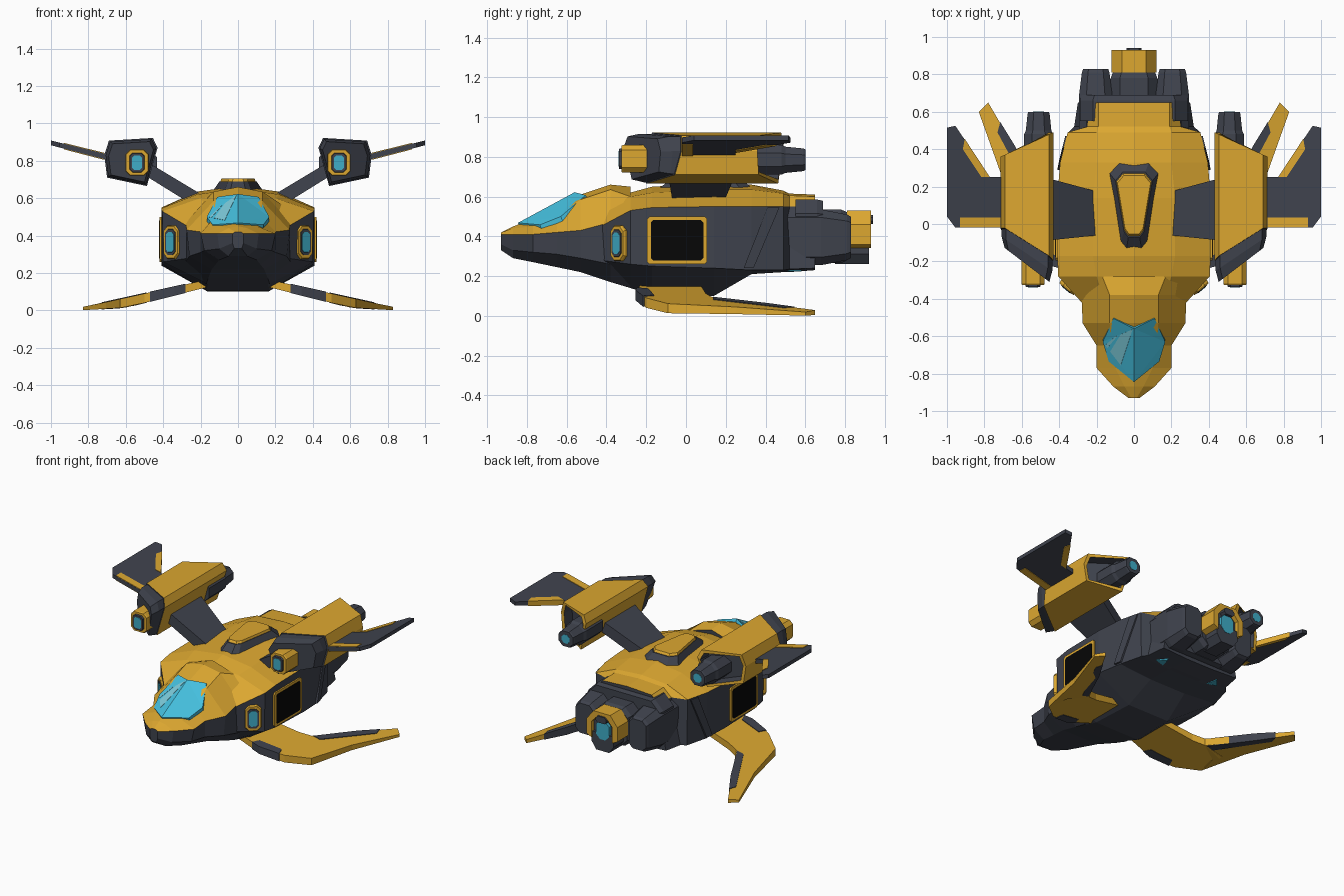
import bpy, bmesh, math
from mathutils import Vector, Matrix

if "Cube" in bpy.data.objects:
    bpy.data.objects.remove(bpy.data.objects["Cube"])


def material(name, rgb):
    m = bpy.data.materials.new(name)
    m.diffuse_color = (*rgb, 1)
    m.use_nodes = True
    m.node_tree.nodes["Principled BSDF"].inputs["Base Color"].default_value = m.diffuse_color
    return m


YELLOW = material("yellow_paint", (0.72, 0.39, 0.03))
DARK = material("dark_metal", (0.05, 0.056, 0.075))
GLASS = material("cyan_glass", (0.06, 0.53, 0.74))
SHINE = material("glass_shine", (0.21, 0.61, 0.72))
GLOW = material("engine_glow", (0.05, 0.42, 0.58))
BLACK = material("door_black", (0.002, 0.002, 0.002))


def finish(name, bm, mats, mirror):
    bmesh.ops.recalc_face_normals(bm, faces=bm.faces)
    me = bpy.data.meshes.new(name)
    bm.to_mesh(me)
    bm.free()
    for m in mats:
        me.materials.append(m)
    ob = bpy.data.objects.new(name, me)
    bpy.context.collection.objects.link(ob)
    if mirror:
        ob.modifiers.new("mirror", 'MIRROR').use_mirror_merge = False
    return ob


def rings_solid(name, mats, rings, mirror=False, rule=None):
    """Skin closed rings of points; rule(band, side) picks the material slot."""
    bm = bmesh.new()
    vs = [[bm.verts.new(p) for p in r] for r in rings]
    n = len(vs[0])
    for b in range(len(vs) - 1):
        for i in range(n):
            j = (i + 1) % n
            f = bm.faces.new((vs[b][i], vs[b][j], vs[b + 1][j], vs[b + 1][i]))
            f.material_index = rule(b, i) if rule else 0
    for r in (vs[0], vs[-1]):
        bm.faces.new(r).material_index = len(mats) - 1
    return finish(name, bm, mats, mirror)


def prism(name, mat, sec, stations, mirror=False, turn=None):
    """Section (x, z) swept along y, scaled about its centre at each station."""
    cx = (min(p[0] for p in sec) + max(p[0] for p in sec)) / 2
    cz = (min(p[1] for p in sec) + max(p[1] for p in sec)) / 2
    rings = [[Vector((cx + (x - cx) * s, y, cz + (z - cz) * s)) for x, z in sec]
             for y, s in stations]
    if turn:
        pivot = Vector((cx, turn[1], cz))
        rot = Matrix.Rotation(turn[0], 3, 'Z')
        rings = [[rot @ (p - pivot) + pivot for p in r] for r in rings]
    return rings_solid(name, [mat], rings, mirror)


def plate(name, mat, poly, top, bottom):
    """Mirrored plan-view plate with heights given as functions of x."""
    return rings_solid(name, [mat], [[(x, y, bottom(x)) for x, y in poly],
                                     [(x, y, top(x)) for x, y in poly]], True)


def cham(cx, cz, w, h, c):
    w, h = w / 2, h / 2
    return [(cx + x, cz + z) for x, z in
            ((-w, h - c), (-w + c, h), (w - c, h), (w, h - c),
             (w, c - h), (w - c, -h), (c - w, -h), (-w, c - h))]


def hull(name, stations):
    rings = []
    for y, zt, *p in stations:
        half = [(p[i], p[i + 1]) for i in range(0, 8, 2)]
        rings.append([(0, y, zt)] + [(x, y, z) for x, z in half]
                     + [(-x, y, z) for x, z in reversed(half)])
    return rings_solid(name, [YELLOW, DARK], rings,
                       rule=lambda b, i: 0 if i in (0, 1, 7, 8) else 1)


# Cockpit: y, roof z, then shoulder, seam, chine and keel as x, z
hull("cockpit", [
    (-.93, .42, .015, .42, .03, .41, .03, .36, .02, .33),
    (-.87, .45, .05, .44, .11, .41, .10, .33, .05, .29),
    (-.77, .485, .10, .45, .20, .41, .18, .32, .10, .27),
    (-.65, .55, .12, .505, .20, .42, .20, .31, .12, .245),
    (-.53, .61, .13, .585, .275, .43, .26, .29, .14, .22),
    (-.38, .66, .13, .635, .28, .47, .28, .26, .16, .17),
    (-.28, .65, .17, .60, .29, .53, .29, .25, .17, .14)])
# Main fuselage
hull("fuselage", [
    (-.43, .56, .15, .53, .27, .45, .26, .28, .13, .20),
    (-.28, .62, .20, .60, .405, .53, .40, .26, .16, .14),
    (-.17, .65, .22, .62, .41, .545, .41, .25, .17, .105),
    (.14, .665, .22, .635, .41, .55, .41, .24, .16, .10),
    (.33, .66, .20, .635, .395, .55, .39, .23, .14, .21),
    (.49, .63, .20, .615, .355, .55, .35, .23, .12, .22),
    (.52, .615, .19, .605, .25, .55, .32, .235, .12, .22),
    (.65, .61, .19, .60, .235, .55, .30, .24, .10, .23)])

# Canopy glass with a faceted centre ridge
A, B, C, D, E = [Vector(p) for p in ((0, -.845, .468), (.135, -.735, .458),
                 (.167, -.63, .50), (.11, -.505, .607), (0, -.56, .622))]
flip = lambda v: Vector((-v.x, v.y, v.z))
bm = bmesh.new()
for f in (lambda v: v, flip):
    a, b, c, d, e = [bm.verts.new(f(v)) for v in (A, B, C, D, E)]
    for tri in ((a, b, c), (a, c, e), (c, d, e)):
        bm.faces.new(tri)
bmesh.ops.remove_doubles(bm, verts=bm.verts, dist=1e-4)
ext = bmesh.ops.extrude_face_region(bm, geom=bm.faces[:])
bmesh.ops.translate(bm, vec=(0, .02, -.05),
                    verts=[g for g in ext['geom'] if isinstance(g, bmesh.types.BMVert)])
finish("canopy", bm, [GLASS], False)
c = flip(C)
n = (c - A).cross(E - A).normalized()
n = n if n.z > 0 else -n
for k, (p, q, r, s) in enumerate(((.42, .76, .42, .04), (.85, .92, .60, .51))):
    quad = [A.lerp(c, p), A.lerp(c, q), E.lerp(c, r), E.lerp(c, s)]
    rings_solid(f"canopy_shine_{k}", [SHINE],
                [[v + n * .0005 for v in quad], [v + n * .002 for v in quad]])

# Roof hatch
coffin = [(-.13, .27), (-.08, .33), (.08, .33), (.13, .27), (.07, -.09), (.04, -.13),
          (-.04, -.13), (-.07, -.09)]


def hatch(name, mat, s, z0, z1, s1):
    rings_solid(name, [mat], [[(x * k, .11 + (y - .11) * k, z) for x, y in coffin]
                              for z, k in ((z0, s), (z1, s1))])


hatch("hatch_frame", DARK, 1, .645, .69, .76)
hatch("hatch_panel", YELLOW, .76, .68, .705, .68)

# Side doors: yellow frame with a black opening
for name, mat, x, inset in (("door_frame", YELLOW, .420, 0), ("door_opening", BLACK, .423, .018)):
    rect = cham(-.045, .38, .30 - 2 * inset, .24 - 2 * inset, .012)
    rings_solid(name, [mat], [[(k, y, z) for y, z in rect] for k in (.395, x)], True)

# Slanted ribs behind the doors
rib = [(.29, .24), (.34, .24), (.47, .545), (.41, .545)]
rings_solid("side_rib", [DARK], [[(.33, y, z) for y, z in rib],
            [(.41 - max(0, y - .3) * .25, y, z) for y, z in rib]], True)

# Shoulder lamps on the angled front faces
for name, mat, w, h, out in (("shoulder_lamp_frame", YELLOW, .105, .18, .018),
                             ("shoulder_lamp_rim", DARK, .076, .145, .021),
                             ("shoulder_lamp_glow", GLOW, .058, .115, .023)):
    prism(name, mat, cham(.35, .365, w, h, w * .25),
          [(-.30, 1), (-.335 - out + .01, 1), (-.335 - out, .93)], True,
          (math.radians(40), -.335))

# Tail bulkhead, side nacelles and centre thruster
prism("tail_bulkhead", DARK, cham(0, .42, .58, .33, .07), [(.55, 1), (.66, 1), (.69, .96)])
prism("tail_nacelle", DARK, cham(.205, .395, .18, .28, .04),
      [(.50, 1), (.68, 1), (.81, .82), (.83, .74)], True)
plate("belly_vent", GLOW, [(.18, .50), (.25, .52), (.20, .58)], lambda x: .25, lambda x: .222)
prism("thruster_housing", DARK, cham(0, .40, .25, .27, .05), [(.60, 1), (.78, 1), (.81, .9)])
prism("thruster_lower", DARK, [(-.085, .38), (.085, .38), (.085, .31), (.05, .26),
                               (-.05, .26), (-.085, .31)], [(.75, 1), (.92, 1)])
prism("thruster_arch", YELLOW, [(-.12, .36), (-.12, .46), (-.065, .53), (.065, .53), (.12, .46),
                                (.12, .36), (.08, .34), (.08, .45), (.045, .49), (-.045, .49),
                                (-.08, .45), (-.08, .34)], [(.81, 1), (.93, 1)])
prism("thruster_core", DARK, cham(0, .41, .16, .16, .04), [(.78, 1), (.90, 1)])
prism("thruster_glow", GLOW, cham(0, .405, .10, .13, .03), [(.88, 1), (.922, 1)])
prism("thruster_cap", DARK, cham(0, .485, .09, .05, .015), [(.88, 1), (.94, .9)])

# Pylons carrying the engine pods
plate("pylon", DARK, [(.19, -.06), (.22, .18), (.48, .25), (.48, -.09)],
      lambda x: .635 + (x - .22) * .6, lambda x: .55 + (x - .22) * .62)

# Engine pods: slanted ends, dark nose and yellow shell
SEC = [(.455, .922), (.69, .908), (.715, .83), (.70, .71), (.487, .665), (.43, .87)]
front = lambda x: -.31 + (x - .43) * .64
rear = lambda x: .49 - (x - .43) * .46


def pod_ring(edge, off, s, slope=0):
    return [(.57 + (x - .57) * s, edge(x) + off + slope * (z - .8), .80 + (z - .80) * s)
            for x, z in SEC]


rings_solid("pod_nose", [DARK], [pod_ring(front, 0, .84), pod_ring(front, .06, .95),
                                 pod_ring(front, .2, .95)], True)
rings_solid("pod_shell", [YELLOW, DARK], [pod_ring(front, .10, 1, .2), pod_ring(rear, 0, 1),
                                          pod_ring(rear, 0, .84), pod_ring(rear, -.08, .8)],
            True, lambda b, i: 1 if b == 2 else 0)
for name, mat, w, h, y in (("pod_intake_frame", YELLOW, .125, .14, -.325),
                           ("pod_intake_rim", DARK, .08, .105, -.338),
                           ("pod_intake_glow", GLOW, .055, .08, -.340)):
    prism(name, mat, cham(.54, .79, w, h, w * .2), [(-.15, 1), (y + .01, 1), (y, .95)], True)
prism("pod_nozzle", DARK, cham(.51, .785, .155, .15, .042),
      [(.30, 1), (.48, 1), (.50, .88), (.59, .76), (.60, .7)], True)
prism("pod_nozzle_glow", GLOW, cham(.51, .785, .06, .06, .017), [(.58, 1), (.602, 1)], True)

# Upper winglets on the pods
w_top = lambda x: .835 + (x - .70) * .245
w_bot = lambda x: .805 + (x - .70) * .26
plate("winglet", DARK, [(.66, -.02), (.955, -.02), (1.0, .04), (1.0, .515), (.955, .525),
                        (.77, .25), (.66, .25)], w_top, w_bot)
for name, poly in (("winglet_front_trim", [(.715, -.019), (.93, -.019), (.93, .035), (.715, .035)]),
                   ("winglet_rear_trim", [(.77, .25), (.815, .25), (.915, .40), (.905, .455)])):
    plate(name, YELLOW, poly, lambda x: w_top(x) + .004, lambda x: w_bot(x) - .004)

# Lower swept wings with dark edge strips
l_top = lambda x: .17 - (x - .14) * .222 if x < .75 else .035 - (x - .75) * .2
l_bot = lambda x: .13 - (x - .14) * .25 if x < .6 else .015 - (x - .6) * .06
plate("lower_wing_root", YELLOW, [(.14, -.22), (.34, -.25), (.50, -.20), (.63, -.09),
                                  (.62, .13), (.48, .13), (.40, .10), (.12, .06)], l_top, l_bot)
plate("lower_wing_tip", YELLOW, [(.63, -.09), (.705, .25), (.83, .60), (.78, .65), (.64, .41),
                                 (.48, .13), (.60, .06)], l_top, l_bot)
for name, poly in (("lower_wing_front_strip", [(.28, -.245), (.34, -.254), (.47, -.216),
                                               (.45, -.16), (.30, -.19)]),
                   ("lower_wing_rear_strip", [(.49, .135), (.54, .135), (.73, .49), (.715, .545),
                                              (.635, .415)])):
    plate(name, DARK, poly, lambda x: l_top(x) + .004, lambda x: l_bot(x) - .002)
